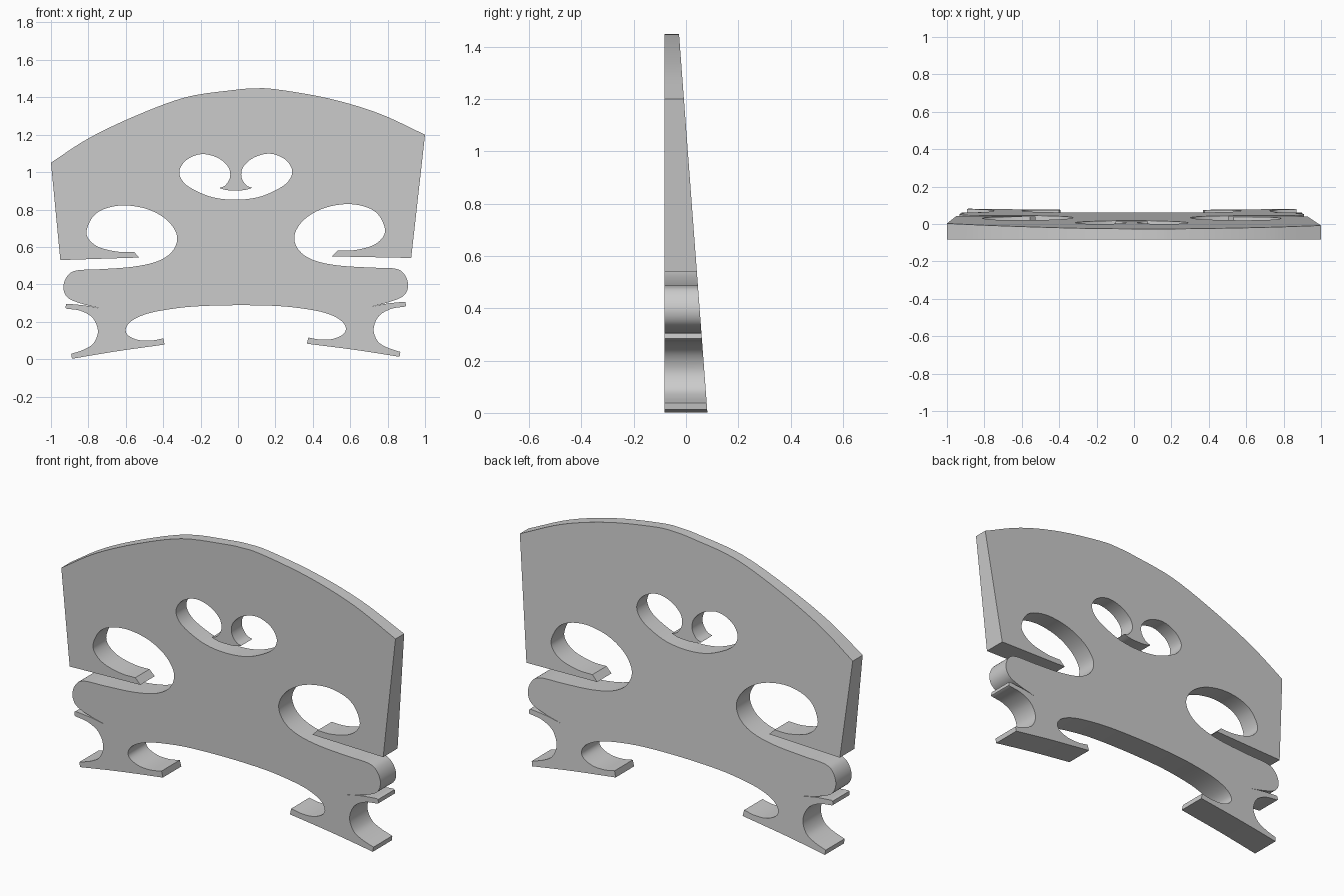
import bpy
import bmesh
from mathutils import Vector

cube = bpy.data.objects.get("Cube")
if cube:
    bpy.data.objects.remove(cube, do_unlink=True)

FRONT = -0.082
STEPS = 5


def flip(run):
    """Mirror a run of profile points and reverse its direction."""
    return [(-u, w) for u, w in reversed(run)]


def mirrored(runs):
    """Complete half a profile whose last run ends on the centre line."""
    middle = runs[-1] + flip(runs[-1])[1:]
    return runs[:-1] + [middle] + [flip(run) for run in reversed(runs[:-1])]


def place(runs):
    """Shift and lean a symmetric profile slightly, as hand-cut wood does."""
    return [[(u - .012, w + .006 * (u + .88)) for u, w in run] for run in runs]


def smooth(run):
    """Pass a curve through the points of a run; its ends stay sharp."""
    pts = [Vector(p) for p in run]
    if len(pts) < 3:
        return pts
    pts = [2 * pts[0] - pts[1]] + pts + [2 * pts[-1] - pts[-2]]
    result = []
    for a, b, c, d in zip(pts, pts[1:], pts[2:], pts[3:]):
        for i in range(STEPS):
            t = i / STEPS
            result.append(b + t * (c - a) / 2
                          + t * t * (2 * a - 5 * b + 4 * c - d) / 2
                          + t * t * t * (3 * b - a - 3 * c + d) / 2)
    result.append(pts[-2])
    return result


def add_loop(bm, runs):
    """Draw the runs as one closed loop of edges on the front plane."""
    points = []
    for run in runs:
        for p in smooth(run):
            if not points or (p - points[-1]).length > 1e-4:
                points.append(p)
    if (points[0] - points[-1]).length < 1e-4:
        points.pop()
    verts = [bm.verts.new((p.x, FRONT, p.y)) for p in points]
    return [bm.edges.new(pair) for pair in zip(verts, verts[1:] + verts[:1])]


# Arched top edge, higher towards the left
top_edge = [(1, 1.2), (.75, 1.315), (.48, 1.395), (.2, 1.443), (.08, 1.447),
            (-.03, 1.438), (-.28, 1.4), (-.55, 1.3), (-.8, 1.18), (-1, 1.05)]

# Wing tip and the round side opening, ending in the slit above the foot
wing_tip = [(-.938, .53), (-.515, .541)]
side_opening = [(-.545, .572), (-.63, .573), (-.73, .597), (-.785, .64),
                (-.797, .69), (-.76, .765), (-.69, .806), (-.585, .82),
                (-.46, .795), (-.36, .733), (-.313, .65), (-.34, .572),
                (-.42, .52), (-.55, .492), (-.72, .48), (-.85, .474),
                (-.9, .445), (-.922, .385), (-.9, .33), (-.83, .298),
                (-.72, .27)]
spur_top = [(-.72, .27), (-.81, .287), (-.9, .296)]
spur_end = [(-.908, .293), (-.91, .273)]

# Ankle, foot and the low arch between the feet
ankle = [(-.905, .27), (-.83, .258), (-.765, .22), (-.737, .15),
         (-.76, .085), (-.81, .052), (-.88, .028)]
sole = [(-.876, .002), (-.64, .04), (-.38, .075)]
arch = [(-.388, .108), (-.45, .097), (-.52, .1), (-.575, .125), (-.588, .16),
        (-.56, .2), (-.49, .235), (-.39, .258), (-.23, .277), (0, .283)]

# Heart-shaped opening with a small pointed foot hanging inside it
heart = [(-.088, .91), (-.055, .925), (-.03, .97), (-.042, 1.025),
         (-.1, 1.073), (-.185, 1.092), (-.265, 1.06), (-.302, 1),
         (-.28, .943), (-.22, .9), (-.12, .86), (0, .847)]
heart_foot = [(.088, .91), (.05, .899), (0, .896)]

bm = bmesh.new()
half = [wing_tip, side_opening, spur_top, spur_end, ankle, sole, arch]
edges = add_loop(bm, [top_edge] + place(mirrored(half)))
edges += add_loop(bm, place(mirrored([heart]) + mirrored([heart_foot])))
bmesh.ops.triangle_fill(bm, edges=edges, use_beauty=True)

# Thicken backwards, with the back face sloping in towards the top
body = bmesh.ops.extrude_face_region(bm, geom=bm.faces[:])
for item in body["geom"]:
    if isinstance(item, bmesh.types.BMVert):
        item.co.y = -FRONT - .075 * item.co.z
bmesh.ops.recalc_face_normals(bm, faces=bm.faces[:])

mesh = bpy.data.meshes.new("string_bridge")
bm.to_mesh(mesh)
bm.free()
bridge = bpy.data.objects.new("string_bridge", mesh)
bpy.context.collection.objects.link(bridge)

# Plain grey material
grey = bpy.data.materials.new("plain_grey")
grey.use_nodes = True
colour = (.6, .6, .6, 1)
grey.diffuse_color = colour
grey.node_tree.nodes["Principled BSDF"].inputs["Base Color"].default_value = colour
mesh.materials.append(grey)

bpy.ops.object.select_all(action="DESELECT")
bridge.select_set(True)
bpy.context.view_layer.objects.active = bridge
bpy.ops.object.shade_smooth_by_angle()
